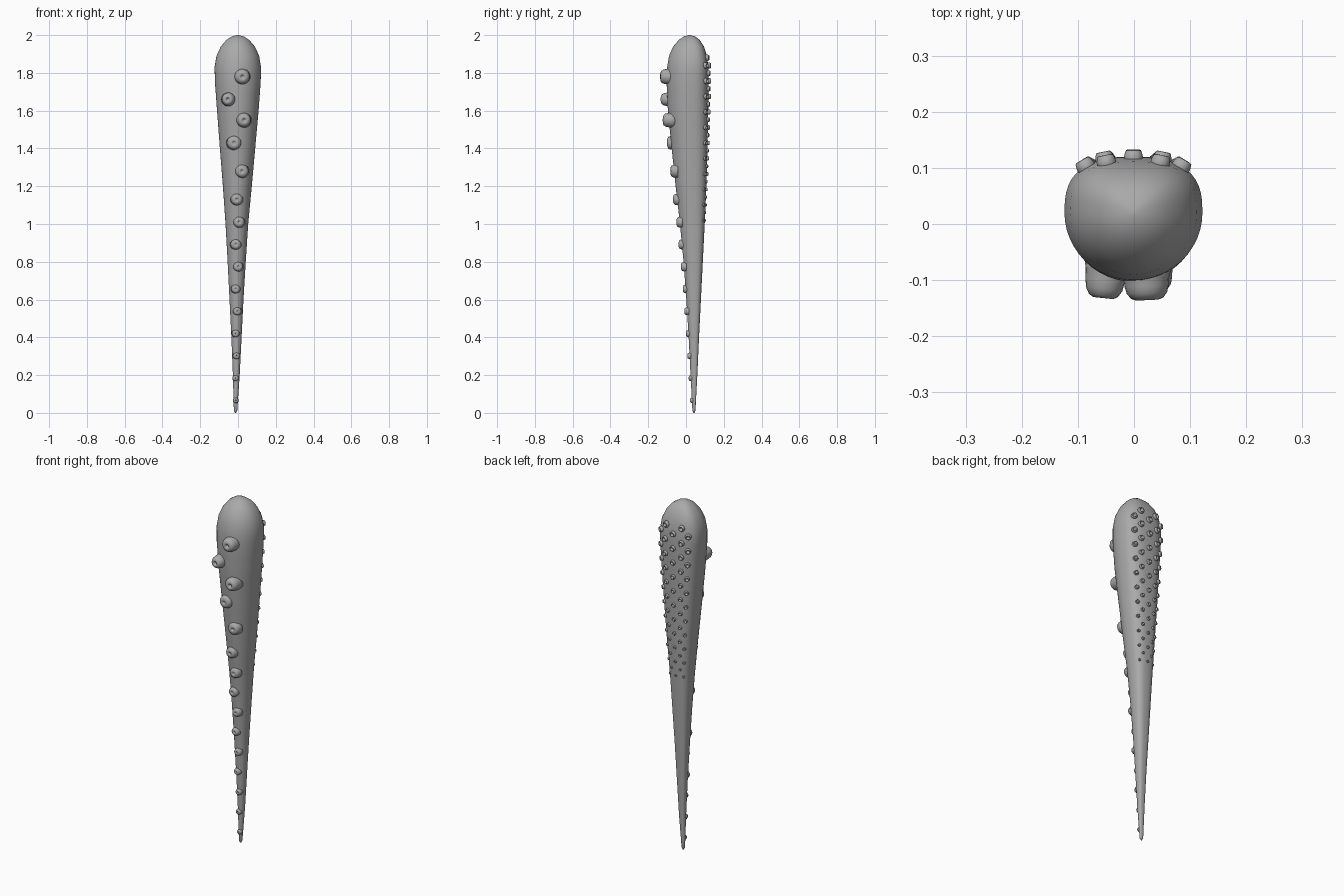
import bpy, bmesh, math
from mathutils import Vector, Matrix

if "Cube" in bpy.data.objects:
    bpy.data.objects.remove(bpy.data.objects["Cube"])

grey = bpy.data.materials.new("plain grey")
grey.diffuse_color = (0.4, 0.4, 0.4, 1)
grey.use_nodes = True
grey.node_tree.nodes["Principled BSDF"].inputs["Base Color"].default_value = grey.diffuse_color

# z, left x, right x, front y, back y of the limb
PROFILE = [
    (0.0, -.016, -.010, .040, .045), (.012, -.022, -.004, .034, .050),
    (.2, -.027, .009, .024, .060), (.4, -.035, .019, .014, .069),
    (.6, -.045, .029, .002, .079), (.8, -.055, .041, -.013, .089),
    (1.0, -.066, .054, -.032, .099), (1.2, -.080, .073, -.055, .108),
    (1.4, -.096, .091, -.076, .114), (1.6, -.111, .109, -.096, .118),
    (1.75, -.122, .120, -.103, .120), (1.83, -.124, .122, -.100, .119),
    (1.89, -.114, .112, -.090, .111), (1.94, -.091, .089, -.068, .095),
    (1.975, -.061, .059, -.038, .072), (1.993, -.033, .031, -.010, .048),
    (2.0, -.006, .004, .014, .024)]


def section(z):
    for a, b in zip(PROFILE, PROFILE[1:]):
        if z <= b[0]:
            t = (z - a[0]) / (b[0] - a[0])
            return [p + (q - p) * t for p, q in zip(a[1:], b[1:])]
    return list(PROFILE[-1][1:])


def surface(z, angle):
    """Point on the limb; angle 0 is right, 90 degrees is the flatter back."""
    x0, x1, y0, y1 = section(z)
    cx, cy = (x0 + x1) / 2, y0 + (y1 - y0) * .55
    c, s = math.cos(angle), math.sin(angle)
    n = 2.7 if s > 0 else 2.0
    px = math.copysign(abs(c) ** (2 / n), c) * (x1 - x0) / 2
    py = math.copysign(abs(s) ** (2 / n), s) * ((y1 - cy) if s > 0 else (cy - y0))
    return Vector((cx + px, cy + py, z))


def finish(bm, name):
    bmesh.ops.recalc_face_normals(bm, faces=bm.faces)
    mesh = bpy.data.meshes.new(name)
    bm.to_mesh(mesh)
    bm.free()
    mesh.materials.append(grey)
    mesh.shade_smooth()
    obj = bpy.data.objects.new(name, mesh)
    bpy.context.collection.objects.link(obj)


def loft(bm, rings):
    rows = [[bm.verts.new(p) for p in ring] for ring in rings]
    n = len(rows[0])
    for a, b in zip(rows, rows[1:]):
        for i in range(n):
            bm.faces.new((a[i], a[(i + 1) % n], b[(i + 1) % n], b[i]))
    bm.faces.new(rows[0])
    bm.faces.new(rows[-1])


def stud(bm, point, normal, radius, height, shape, sides):
    """Lathe a (radius, height) outline around the surface normal."""
    m = Matrix.Translation(point) @ normal.to_track_quat('Z', 'Y').to_matrix().to_4x4()
    loft(bm, [[m @ Vector((r * radius * math.cos(2 * math.pi * i / sides),
                           r * radius * math.sin(2 * math.pi * i / sides), h * height))
               for i in range(sides)] for r, h in shape])


# tapering limb with rounded head
heights = []
for a, b in zip(PROFILE, PROFILE[1:]):
    steps = max(1, round((b[0] - a[0]) / .05))
    heights += [a[0] + (b[0] - a[0]) * k / steps for k in range(steps)]
heights.append(2.0)
bm = bmesh.new()
loft(bm, [[surface(z, 2 * math.pi * i / 48) for i in range(48)] for z in heights])
finish(bm, "limb")

# large front suckers: rounded knobs with a small dimple, shrinking downwards
KNOB = [(1.2, -.7), (1.02, -.1), (.98, .3), (.9, .65), (.72, .9), (.5, 1.0),
        (.32, 1.0), (.22, .9), (.15, .72), (.05, .66)]
bm = bmesh.new()
suckers = [(1.78, .022, .040, .036), (1.66, -.050, .036, .045), (1.55, .030, .038, .036),
           (1.43, -.020, .036, .022), (1.28, .020, .034, .022), (1.13, -.006, .030, .021)]
for k in range(9):
    z = 1.01 - .118 * k
    suckers.append((z, -.003 - .0012 * k + .008 * (-1) ** k * z, .012 + .016 * z, .009 + .009 * z))
for z, x, r, h in suckers:
    x0, x1, y0, y1 = section(z)
    half, cy = (x1 - x0) / 2, y0 + (y1 - y0) * .55
    u = (x - (x0 + x1) / 2) / half
    y = cy - (cy - y0) * math.sqrt(max(0, 1 - u * u))
    stud(bm, Vector((x, y, z)), Vector((u * .25, -1, 0)).normalized(), r, h, KNOB, 20)
finish(bm, "front_suckers")

# small ring-shaped suckers in staggered columns on the back
RING = [(1.1, -.8), (1.0, .3), (.85, .9), (.7, 1.0), (.55, .8), (.45, .1), (.1, -.05)]
bm = bmesh.new()
for k in range(22):
    z = 1.88 - .041 * k
    fade = 1 - .028 * k
    for deg in ((90, 52, 128) if k % 2 else (72, 108)):
        a = math.radians(deg)
        p = surface(z, a)
        tangent = surface(z, a + .03) - surface(z, a - .03)
        normal = Vector((tangent.y, -tangent.x, 0)).normalized()
        stud(bm, p, normal, .017 * fade, .014 * fade, RING, 12)
finish(bm, "back_rings")
